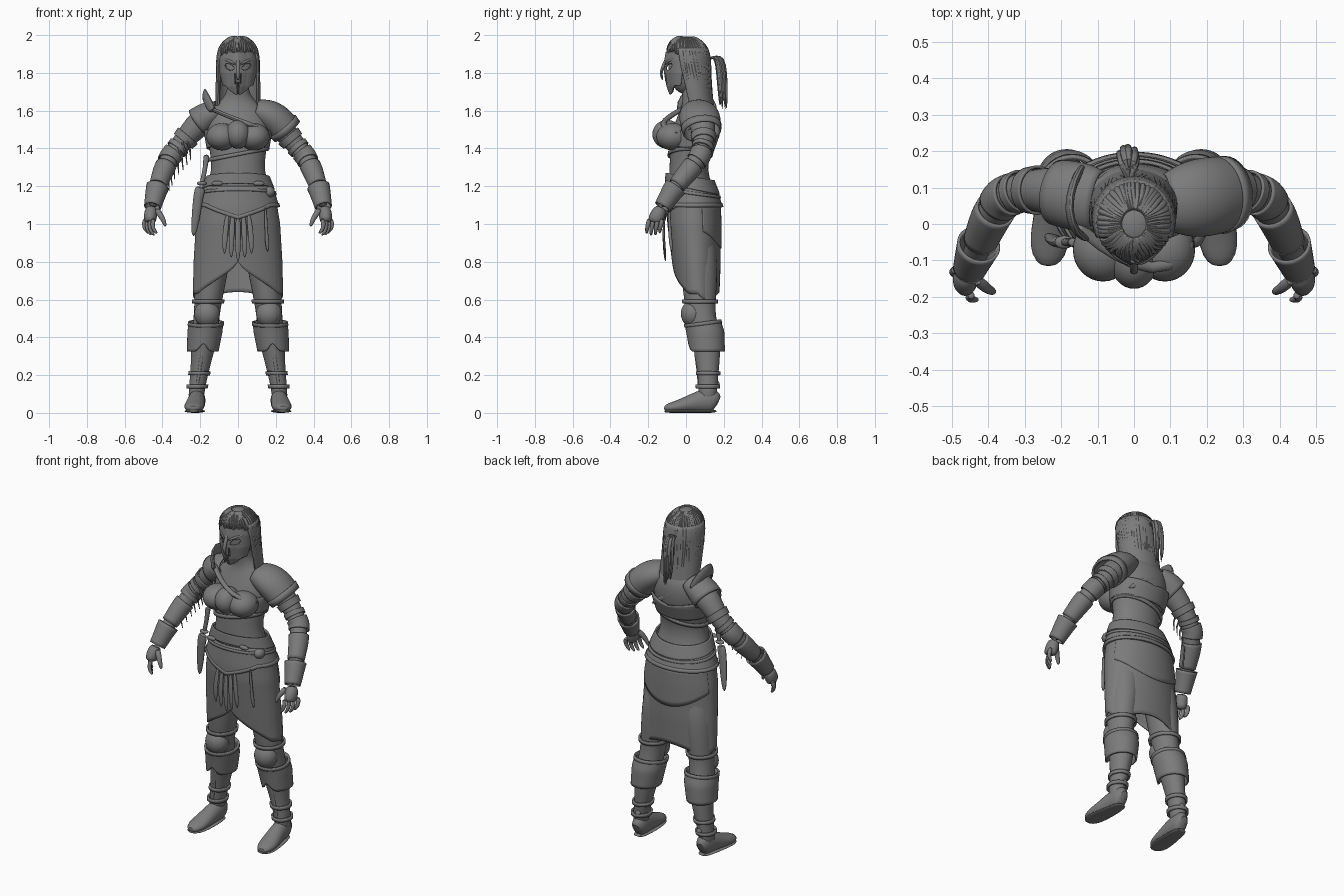
import bpy, bmesh, math, random
from mathutils import Vector

random.seed(4)
if "Cube" in bpy.data.objects:
    bpy.data.objects.remove(bpy.data.objects["Cube"], do_unlink=True)

grey = bpy.data.materials.new("dark_grey")
grey.use_nodes = True
tone = (0.2, 0.2, 0.2, 1)
grey.diffuse_color = tone
grey.node_tree.nodes["Principled BSDF"].inputs["Base Color"].default_value = tone


def finish(name, bm, mirror=False, subdiv=0, thick=0, sharp=50):
    """Turn a bmesh into a smooth shaded object with its modifiers."""
    bmesh.ops.recalc_face_normals(bm, faces=bm.faces)
    mesh = bpy.data.meshes.new(name)
    bm.to_mesh(mesh)
    bm.free()
    obj = bpy.data.objects.new(name, mesh)
    bpy.context.collection.objects.link(obj)
    mesh.materials.append(grey)
    bpy.ops.object.select_all(action='DESELECT')
    obj.select_set(True)
    bpy.context.view_layer.objects.active = obj
    bpy.ops.object.shade_smooth_by_angle(angle=math.radians(sharp))
    if mirror:
        obj.modifiers.new("mirror", 'MIRROR')
    if subdiv:
        obj.modifiers.new("smooth", 'SUBSURF').levels = subdiv
        obj.modifiers["smooth"].render_levels = subdiv
    if thick:
        shell = obj.modifiers.new("shell", 'SOLIDIFY')
        shell.thickness, shell.offset = thick, 0
    return obj


def loft(name, stations, flat=False, sides=16, subdiv=1, mirror=False, caps=True, thick=0):
    """Skin ellipses (x, y, z, rx, ry) along a path; flat keeps them level."""
    bm = bmesh.new()
    pts = [Vector(s[:3]) for s in stations]
    chord = (pts[-1] - pts[0]).normalized()
    ref = Vector((0, 0, 1)) if abs(chord.y) > 0.8 else Vector((0, 1, 0))
    rings = []
    for i, s in enumerate(stations):
        t = pts[min(i + 1, len(pts) - 1)] - pts[max(i - 1, 0)]
        u = Vector((1, 0, 0)) if flat else ref.cross(t).normalized()
        v = Vector((0, 1, 0)) if flat else t.cross(u).normalized()
        turn = [math.tau * k / sides for k in range(sides)]
        rings.append([bm.verts.new(pts[i] + u * s[3] * math.cos(a) + v * s[-1] * math.sin(a))
                      for a in turn])
    for a, b in zip(rings, rings[1:]):
        for k in range(sides):
            j = (k + 1) % sides
            bm.faces.new((a[k], a[j], b[j], b[k]))
    if caps:
        bm.faces.new(rings[0])
        bm.faces.new(rings[-1])
    return finish(name, bm, mirror, subdiv, thick)


def at_height(profile, z):
    """Interpolate a profile of (z, x, y, rx, ry), sorted upwards."""
    z = min(max(z, profile[0][0]), profile[-1][0])
    for p, q in zip(profile, profile[1:]):
        if z <= q[0]:
            f = (z - p[0]) / (q[0] - p[0])
            return [a + (b - a) * f for a, b in zip(p[1:], q[1:])]


def sheet(name, profile, top, bottom, span=(-math.pi, math.pi), cols=64, rows=10, grow=0.0,
          thick=0.01, ridge=0, hole=None, mirror=False):
    """Wrap cloth or plate round a profile; angle zero is the front."""
    bm = bmesh.new()
    grid = []
    for i in range(cols + 1):
        a = span[0] + (span[1] - span[0]) * i / cols
        line = []
        low, high = bottom(a), top(a)
        for j in range(rows + 1):
            z = low + (high - low) * j / rows
            cx, cy, rx, ry = at_height(profile, z)
            nose = ridge * max(0, 1 - abs(a) / 0.5)
            v = bm.verts.new((cx + (rx + grow) * math.sin(a), cy - (ry + grow) * math.cos(a) - nose, z))
            line.append((v, a, z))
        grid.append(line)
    for p, q in zip(grid, grid[1:]):
        for j in range(rows):
            if not (hole and hole((p[j][1] + q[j][1]) / 2, (p[j][2] + p[j + 1][2]) / 2)):
                bm.faces.new((p[j][0], q[j][0], q[j + 1][0], p[j + 1][0]))
    bmesh.ops.remove_doubles(bm, verts=bm.verts, dist=0.0005)
    return finish(name, bm, mirror, 0, thick)


def ball(name, centre, size, mirror=False):
    bm = bmesh.new()
    bmesh.ops.create_uvsphere(bm, u_segments=32, v_segments=18, radius=1)
    for v in bm.verts:
        v.co = Vector(c + r * k for c, r, k in zip(centre, size, v.co))
    return finish(name, bm, mirror)


def level(z):
    return lambda a: z


def rings_of(profile):
    return [(x, y, z, rx, ry) for z, x, y, rx, ry in profile]


# Torso, neck and bust
torso = [(0.95, 0, .05, .19, .12), (1.1, 0, .04, .2, .135), (1.2, 0, .025, .165, .115),
         (1.29, 0, .01, .137, .1), (1.38, 0, .025, .15, .108), (1.47, 0, .04, .165, .125),
         (1.56, 0, .06, .175, .11), (1.62, 0, .065, .135, .09), (1.66, 0, .055, .08, .07),
         (1.71, 0, .03, .055, .055), (1.78, 0, .02, .055, .055)]
loft("torso", rings_of(torso), flat=True, sides=24)
ball("bust_cup", (.085, -.07, 1.462), (.083, .088, .072), mirror=True)
ball("chest_plate", (0, -.1, 1.475), (.066, .078, .076))
sheet("chest_wrap", torso, lambda a: 1.47 + .03 * abs(math.sin(a)), lambda a: 1.4 + .015 * math.cos(a), grow=.008)
sheet("rib_strap", torso, lambda a: 1.38 + .03 * math.sin(a), lambda a: 1.36 + .03 * math.sin(a), rows=2, grow=.008)
loft("chest_strap", [(-.16, 0, 1.62, .012, .018), (-.1, -.055, 1.59, .012, .018),
                     (0, -.115, 1.55, .014, .018), (.1, -.13, 1.515, .014, .018),
                     (.17, -.04, 1.48, .012, .018)], sides=8)
loft("back_strap", [(-.12, .12, 1.62, .018, .012), (0, .172, 1.53, .018, .014),
                    (.15, .12, 1.42, .018, .012)], sides=8)

# Skirt with a raised front hem
skirt = [(.58, 0, .065, .235, .105), (.8, 0, .055, .23, .124), (1.0, 0, .042, .218, .136),
         (1.13, 0, .038, .197, .136)]


def hem(a):
    f = min(abs(a) / 1.15, 1)
    back = max(0, -math.cos(a))
    return 0.8 - 0.17 * f ** .7 - 0.04 * math.sin(math.pi * back) + 0.01 * back


sheet("skirt", skirt, level(1.13), hem, rows=20)
sheet("skirt_overlay", skirt, level(1.1), lambda a: 0.97 - .1 * math.cos(a) ** 2, rows=8,
      span=(1.9, math.tau - 1.9), grow=.005)

# Layered belt with a pointed front plate
belt = [(1.0, 0, .04, .22, .148), (1.09, 0, .04, .212, .147), (1.17, 0, .03, .185, .13),
        (1.28, 0, .012, .142, .105)]


def point(a):
    return max(0, 1 - abs(a) / 0.9)


sheet("hip_belt", belt, level(1.2), lambda a: 1.09 - .065 * point(a), grow=.003)
sheet("waist_belt", belt, lambda a: 1.25 + .02 * math.cos(a), lambda a: 1.185 + .03 * math.cos(a), grow=.01)
sheet("belt_cord", belt, lambda a: 1.17 + .02 * math.cos(a), lambda a: 1.155 + .02 * math.cos(a), rows=2, grow=.01)
sheet("belt_rim", belt, lambda a: 1.11 - .065 * point(a), lambda a: 1.09 - .065 * point(a), rows=2, grow=.007)
ball("belt_buckle", (.11, -.1, 1.215), (.03, .012, .013), mirror=True)

# Hanging leather strips, tassel and hip pouch
for i in range(-2, 3):
    x, low = i * .034, .8 + .02 * abs(i)
    loft("leather_strip", [(x * .8, -.112, 1.06, .013, .006), (x, -.12, .95, .016, .007),
                           (x * 1.05, -.114, low + .04, .015, .007), (x * 1.05, -.108, low, .003, .003)], sides=8)
loft("side_tassel", [(.145, -.09, 1.1, .009, .009), (.15, -.085, .95, .008, .008),
                     (.155, -.08, .9, .014, .012), (.158, -.075, .85, .004, .004)], sides=8)
ball("hip_pouch", (.165, -.03, 1.17), (.03, .035, .03))

# Sheathed blade on the right hip
loft("sheath", [(-.195, -.05, 1.2, .032, .018), (-.21, -.05, 1.16, .028, .016),
                (-.225, -.04, 1.02, .024, .014), (-.237, -.03, .93, .01, .008)], sides=10)
loft("blade_handle", [(-.195, -.05, 1.2, .015, .012), (-.178, -.05, 1.27, .012, .012),
                      (-.17, -.05, 1.33, .014, .013), (-.166, -.05, 1.37, .02, .016)], sides=10)
ball("blade_guard", (-.192, -.05, 1.215), (.026, .018, .012))

# Legs
leg = [(.06, .222, .115, .043, .05), (.12, .219, .115, .043, .05), (.22, .203, .118, .049, .056),
       (.33, .186, .112, .063, .073), (.43, .175, .102, .072, .08), (.52, .165, .078, .069, .076),
       (.62, .155, .073, .077, .088), (.75, .14, .07, .09, .1), (1.0, .11, .06, .1, .1)]
loft("leg", rings_of(leg), flat=True, mirror=True)
sheet("greave", leg, lambda a: .478 - .012 * math.cos(a), lambda a: .325 + .04 * max(0, math.cos(a)) ** 20,
      grow=.016, mirror=True)
sheet("greave_rim", leg, lambda a: .482 - .012 * math.cos(a), lambda a: .464 - .012 * math.cos(a),
      rows=2, grow=.02, mirror=True)
loft("shin_ridge", [(.187, .045, .34, .012, .008), (.204, .064, .22, .01, .006), (.22, .066, .12, .006, .004)],
     sides=8, mirror=True)
ball("knee_guard", (.164, .035, .525), (.068, .062, .072), mirror=True)
for z, wide in ((.14, .008), (.21, .005), (.59, .006)):
    sheet("leg_strap", leg, level(z + .01), level(z - .01), rows=2, grow=wide, mirror=True)
ball("ankle_buckle", (.205, .166, .15), (.016, .012, .02), mirror=True)

# Boots
loft("boot", [(.215, .17, .05, .025, .04), (.215, .15, .065, .044, .065), (.217, .1, .066, .046, .066),
              (.224, .03, .05, .05, .05), (.232, -.04, .034, .057, .034),
              (.236, -.09, .027, .046, .026), (.236, -.117, .022, .02, .014)], mirror=True)
loft("boot_sole", [(.215, .166, .009, .03, .009), (.217, .1, .009, .046, .009), (.23, -.03, .009, .058, .009),
                   (.236, -.09, .009, .048, .009), (.236, -.116, .01, .02, .008)], mirror=True)

# Arms, bracers and cuffs
arm = [(.13, .075, 1.58, .07), (.2, .085, 1.54, .074), (.255, .093, 1.48, .062), (.305, .093, 1.42, .052),
       (.36, .073, 1.355, .049), (.396, .015, 1.28, .048), (.43, -.065, 1.185, .037), (.454, -.128, 1.085, .03)]
loft("arm", arm, mirror=True)


def along_arm(f):
    i = min(int(f), len(arm) - 2)
    return [p + (q - p) * (f - i) for p, q in zip(arm[i], arm[i + 1])]


def arm_band(name, start, end, grow, flare=0):
    path = [along_arm(start + (end - start) * k / 4) for k in range(5)]
    for k, p in enumerate(path):
        p[3] += grow + flare * k / 4
    loft(name, path, mirror=True, caps=False, thick=.008)


arm_band("upper_arm_band", 2.2, 2.7, .006)
arm_band("elbow_band", 3.1, 3.4, .005)
arm_band("elbow_plate", 3.6, 4.3, .006)
arm_band("bracer", 4.6, 5.8, .005)
arm_band("wrist_cuff", 6.95, 5.9, .012, .008)

# Hands
loft("palm", [(.455, -.13, 1.09, .03, .032), (.462, -.145, 1.06, .037, .04),
              (.465, -.16, 1.025, .036, .044), (.465, -.165, 1.005, .025, .036)], sides=12, mirror=True)
for i in range(4):
    x, y, low = .49 - .015 * i, -.125 - .023 * i, .95 - .012 * math.sin(i)
    loft("finger", [(x, y, 1.03, .014, .014), (x + .01, y - .008, .995, .013, .013),
                    (x, y - .014, low + .018, .011, .011), (x - .018, y - .014, low, .006, .006)],
         sides=8, mirror=True)
loft("thumb", [(.435, -.15, 1.08, .02, .02), (.408, -.175, 1.045, .016, .016),
               (.39, -.185, 1.01, .013, .013), (.384, -.187, .985, .007, .007)], sides=8, mirror=True)

# Shoulder armour: a broad plate on the left, a small one and an upright fin on the right
loft("left_shoulder_plate", [(.09, .06, 1.605, .05, .075), (.14, .065, 1.59, .075, .1), (.2, .075, 1.555, .085, .108),
                             (.25, .083, 1.5, .082, .1)], caps=False, thick=.01, subdiv=2)
loft("left_plate_rim", [(.235, .08, 1.52, .088, .106), (.26, .085, 1.49, .084, .1)], caps=False, thick=.01)
loft("right_shoulder_plate", [(-.1, .065, 1.6, .05, .08), (-.15, .075, 1.58, .072, .094),
                              (-.21, .087, 1.535, .08, .088)], caps=False, thick=.01, subdiv=2)
loft("shoulder_fin", [(-.13, -.04, 1.59, .012, .025), (-.165, -.02, 1.66, .012, .035), (-.182, .04, 1.69, .012, .04),
                      (-.17, .11, 1.67, .012, .035), (-.14, .16, 1.59, .012, .025)], sides=10)
for i in range(7):
    x, y, z, r = along_arm(2.4 + i * .4)
    loft("arm_fringe", [(-x, y - r, z, .006), (-x + .02, y - r, z - .06, .005),
                        (-x + .025, y - r + .01, z - .12, .002)], sides=6, subdiv=0)

# Head and open-eyed war mask
ball("head", (0, -.008, 1.83), (.085, .085, .14))
mask = [(1.68, 0, -.03, .05, .04), (1.73, 0, -.022, .077, .066), (1.8, 0, -.012, .094, .086),
        (1.87, 0, -.008, .097, .088), (1.93, 0, -.005, .088, .082)]


def eye_or_mouth(a, z):
    eye = ((abs(a) - .5) / .28) ** 2 + ((z - 1.832 - .03 * (abs(a) - .5)) / .017) ** 2 < 1
    mouth = .12 < abs(a) < .2 and 1.74 < z < 1.8 or abs(a) < .07 and z < 1.75
    return eye or mouth


sheet("face_mask", mask, level(1.91), lambda a: 1.685 + .05 * min(abs(a), 1) ** 2, span=(-1.5, 1.5),
      cols=96, rows=48, thick=.008, ridge=.014, hole=eye_or_mouth)
loft("nose_guard", [(0, -.1, 1.88, .01, .01), (0, -.12, 1.84, .012, .01),
                    (0, -.136, 1.795, .014, .009), (0, -.122, 1.76, .005, .005)], sides=8)
loft("mask_brow", [(.01, -.112, 1.842, .006, .008), (.05, -.09, 1.868, .009, .009),
                   (.09, -.045, 1.875, .005, .006)], sides=8, mirror=True)

# Hair: cap, ragged curtain, locks combed from the crown and a tail
hair = [(1.5, 0, .085, .1, .068), (1.6, 0, .065, .112, .08), (1.72, 0, .04, .112, .09), (1.8, 0, .025, .109, .102),
        (1.88, 0, .012, .108, .112), (1.93, 0, .006, .097, .104), (1.965, 0, .002, .072, .08),
        (1.985, 0, 0, .042, .048), (1.994, 0, 0, .012, .014)]
loft("hair_cap", rings_of([h for h in hair if h[0] > 1.86]), flat=True, sides=24)
sheet("hair_curtain", hair, level(1.93), lambda a: 1.56 + .03 * math.sin(a * 9) + .03 * random.random(),
      span=(1.15, math.tau - 1.15), cols=80, rows=16, thick=.014)
for i in range(48):
    a = math.tau * i / 48
    front = math.cos(a) > .5
    low = (1.89 if front else 1.56) + random.random() * (.03 if front else .12)
    path = []
    for k in range(9):
        z = 1.988 + (low - 1.988) * (k / 8) ** 2
        cx, cy, rx, ry = at_height(hair, z)
        b = a + .05 * math.sin(k + i)
        path.append((rx * math.sin(b), cy - ry * math.cos(b), z, .012 - .001 * abs(k - 3)))
    loft("hair_lock", path, sides=6)
for i in range(7):
    x, y = -.015 + .02 * math.sin(i * 2.4), .185 + .018 * math.cos(i * 2.4)
    loft("tail_lock", [(-.012, .115, 1.87, .012), (x, y - .02, 1.895, .014), (x, y, 1.85, .014),
                       (x * 1.2, y + .008, 1.74, .013), (x, y + .012, 1.6 + .02 * (i % 3), .004)], sides=6)
